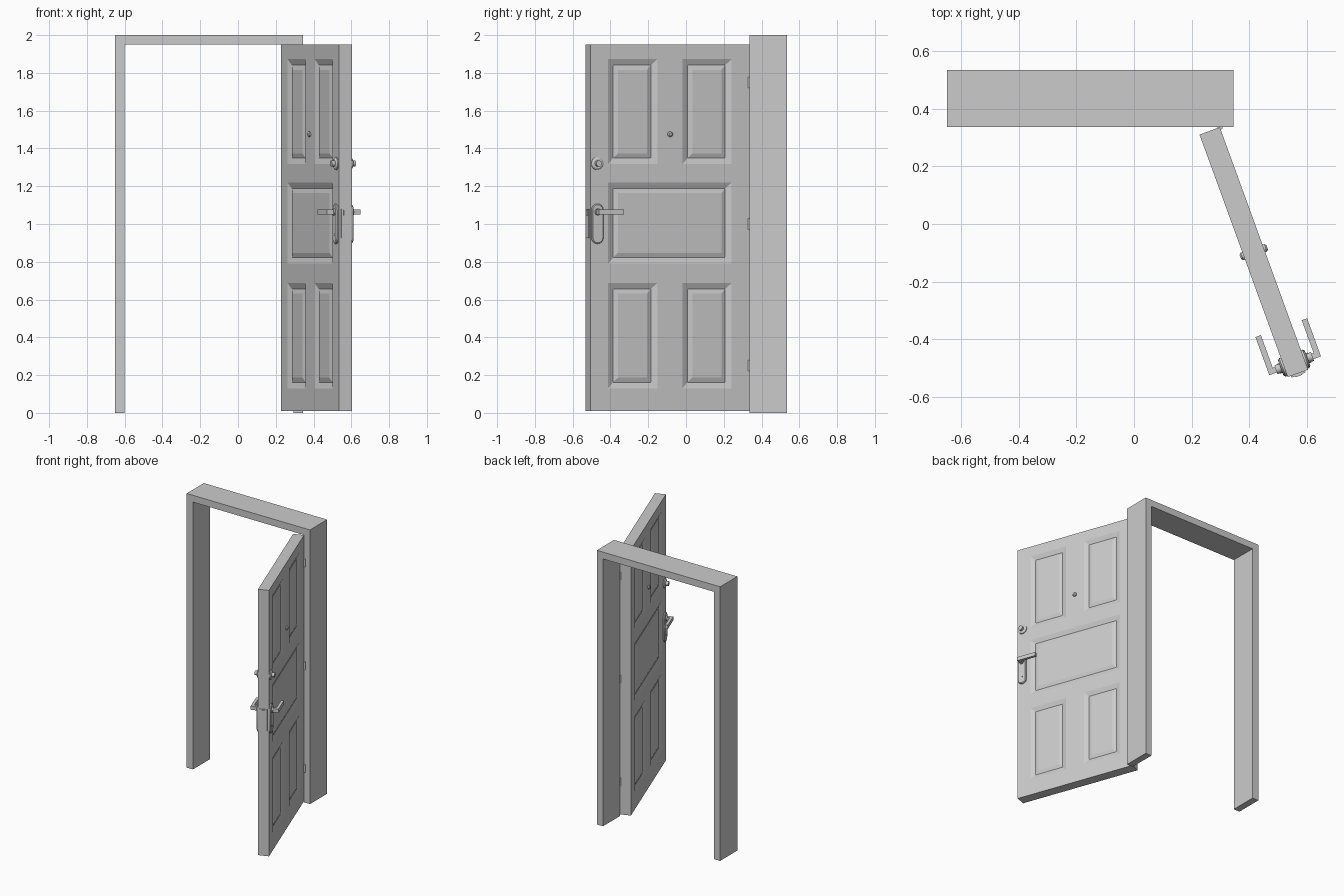
import bpy
import bmesh
from math import radians, sin, cos, pi
from mathutils import Matrix, Vector

if "Cube" in bpy.data.objects:
    bpy.data.objects.remove(bpy.data.objects["Cube"], do_unlink=True)

GREY = (0.6, 0.6, 0.6, 1.0)
mat = bpy.data.materials.new("plain_grey")
mat.use_nodes = True
mat.diffuse_color = GREY
mat.node_tree.nodes["Principled BSDF"].inputs["Base Color"].default_value = GREY

THICK, WIDTH = 0.075, 0.896
# Door space: x runs from hinge to latch, y is the outward face normal
DOOR = Matrix.Translation((0.298, 0.336, 0)) @ Matrix.Rotation(radians(-70), 4, 'Z')
# Maps the outer face onto the inner one
FLIP = Matrix.Translation((0, -THICK, 0)) @ Matrix.Diagonal((1, -1, 1, 1))


def finish(name, bm, matrix=Matrix(), smooth=False):
    bmesh.ops.recalc_face_normals(bm, faces=bm.faces)
    mesh = bpy.data.meshes.new(name)
    bm.to_mesh(mesh)
    bm.free()
    mesh.materials.append(mat)
    obj = bpy.data.objects.new(name, mesh)
    obj.matrix_world = matrix
    bpy.context.collection.objects.link(obj)
    if smooth:
        bpy.ops.object.select_all(action='DESELECT')
        obj.select_set(True)
        bpy.context.view_layer.objects.active = obj
        bpy.ops.object.shade_smooth_by_angle(angle=radians(30))
    return obj


def add_prism(bm, points, direction):
    face = bm.faces.new([bm.verts.new(p) for p in points])
    result = bmesh.ops.extrude_face_region(bm, geom=[face], use_keep_orig=True)
    verts = [g for g in result["geom"] if isinstance(g, bmesh.types.BMVert)]
    bmesh.ops.translate(bm, verts=verts, vec=Vector(direction))


def add_disc(bm, x, z, base, top, r_base, r_top, sides=24):
    # Round part standing out of the door face
    place = Matrix.Translation((x, (base + top) / 2, z)) @ Matrix.Rotation(-pi / 2, 4, 'X')
    bmesh.ops.create_cone(bm, cap_ends=True, segments=sides, radius1=r_base,
                          radius2=r_top, depth=top - base, matrix=place)


# Door frame: two jambs and a head as one profile
bm = bmesh.new()
L, R, B, H = -0.65, 0.345, 0.05, 2.0
outline = [(L, 0), (L, H), (R, H), (R, 0), (R - B, 0), (R - B, H - B), (L + B, H - B), (L + B, 0)]
add_prism(bm, [(x, 0.337, z) for x, z in outline], (0, 0.198, 0))
finish("door_frame", bm)

# Door leaf: a grid on each face, with five raised panels set in
us = [0, 0.1, 0.377, 0.519, 0.796, WIDTH]
zs = [0.01, 0.13, 0.688, 0.79, 1.22, 1.317, 1.873, 1.95]
bm = bmesh.new()
panels = []
for y in (0, -THICK):
    grid = [[bm.verts.new((u, y, z)) for u in us] for z in zs]
    cells = {}
    for j in range(len(zs) - 1):
        for i in range(len(us) - 1):
            cells[i, j] = bm.faces.new((grid[j][i], grid[j][i + 1],
                                        grid[j + 1][i + 1], grid[j + 1][i]))
    panels += [cells[i, j] for i in (1, 3) for j in (1, 5)]
    wide = bmesh.ops.dissolve_faces(bm, faces=[cells[i, 3] for i in (1, 2, 3)])
    panels += wide["region"]
bmesh.ops.bridge_loops(bm, edges=[e for e in bm.edges if e.is_boundary])
bmesh.ops.recalc_face_normals(bm, faces=bm.faces)
for width, depth in ((0.032, -0.013), (0.025, 0.008)):
    bmesh.ops.inset_individual(bm, faces=panels, thickness=width, depth=depth,
                               use_even_offset=True)
finish("door_leaf", bm, DOOR)

# Fittings repeated on both faces
LATCH_X = 0.858
for side, flip in (("outer", Matrix()), ("inner", FLIP)):
    # Peephole
    bm = bmesh.new()
    add_disc(bm, WIDTH / 2, 1.475, 0, 0.006, 0.014, 0.014)
    add_disc(bm, WIDTH / 2, 1.475, 0.006, 0.012, 0.014, 0.008)
    bm.transform(flip)
    finish(side + "_peephole", bm, DOOR, True)

    # Deadbolt rose and turn
    bm = bmesh.new()
    add_disc(bm, LATCH_X, 1.32, 0, 0.006, 0.034, 0.034)
    add_disc(bm, LATCH_X, 1.32, 0.006, 0.012, 0.034, 0.025)
    add_disc(bm, LATCH_X, 1.32, 0.012, 0.03, 0.016, 0.016)
    bm.transform(flip)
    finish(side + "_deadbolt", bm, DOOR, True)

    # Handle plate with rounded ends and a bevelled rim
    bm = bmesh.new()
    half, top, low = 0.033, 1.107, 0.895
    arc = [pi * k / 8 for k in range(9)]
    rim = [(half * cos(a), top - half + half * sin(a)) for a in arc]
    rim += [(-half * cos(a), low + half - half * sin(a)) for a in arc]
    add_prism(bm, [(LATCH_X + x, 0, z) for x, z in rim], (0, 0.012, 0))
    edges = [e for e in bm.edges if all(v.co.y > 0.01 for v in e.verts)]
    bmesh.ops.bevel(bm, geom=edges, offset=0.005, segments=1, affect='EDGES')
    add_disc(bm, LATCH_X, 0.945, 0.01, 0.014, 0.006, 0.006, 12)
    add_disc(bm, LATCH_X, 1.064, 0.01, 0.02, 0.018, 0.018)
    bm.transform(flip)
    finish(side + "_handle_plate", bm, DOOR, True)

    # Lever handle
    bm = bmesh.new()
    near, far, tip, out = LATCH_X - 0.01, LATCH_X + 0.01, 0.727, 0.058
    path = [(far, 0.008), (far, out), (tip, out), (tip, out - 0.02),
            (near, out - 0.02), (near, 0.008)]
    add_prism(bm, [(x, y, 1.051) for x, y in path], (0, 0, 0.027))
    bm.transform(flip)
    finish(side + "_lever", bm, DOOR)

# Latch plate and bolt on the free edge
for name, x, w, low, tall in (("latch_plate", WIDTH + 0.002, 0.052, 0.925, 0.155),
                              ("latch_bolt", WIDTH + 0.006, 0.026, 1.045, 0.03)):
    bm = bmesh.new()
    size = Matrix.Diagonal((0.008, w, tall, 1))
    place = Matrix.Translation((x, -THICK / 2, low + tall / 2))
    bmesh.ops.create_cube(bm, size=1, matrix=place @ size)
    finish(name, bm, DOOR)

# Hinge barrels
for name, z in (("top_hinge", 1.75), ("middle_hinge", 1.0), ("bottom_hinge", 0.25)):
    bm = bmesh.new()
    bmesh.ops.create_cone(bm, cap_ends=True, segments=16, radius1=0.009, radius2=0.009,
                          depth=0.058, matrix=Matrix.Translation((0.299, 0.336, z)))
    finish(name, bm, smooth=True)
